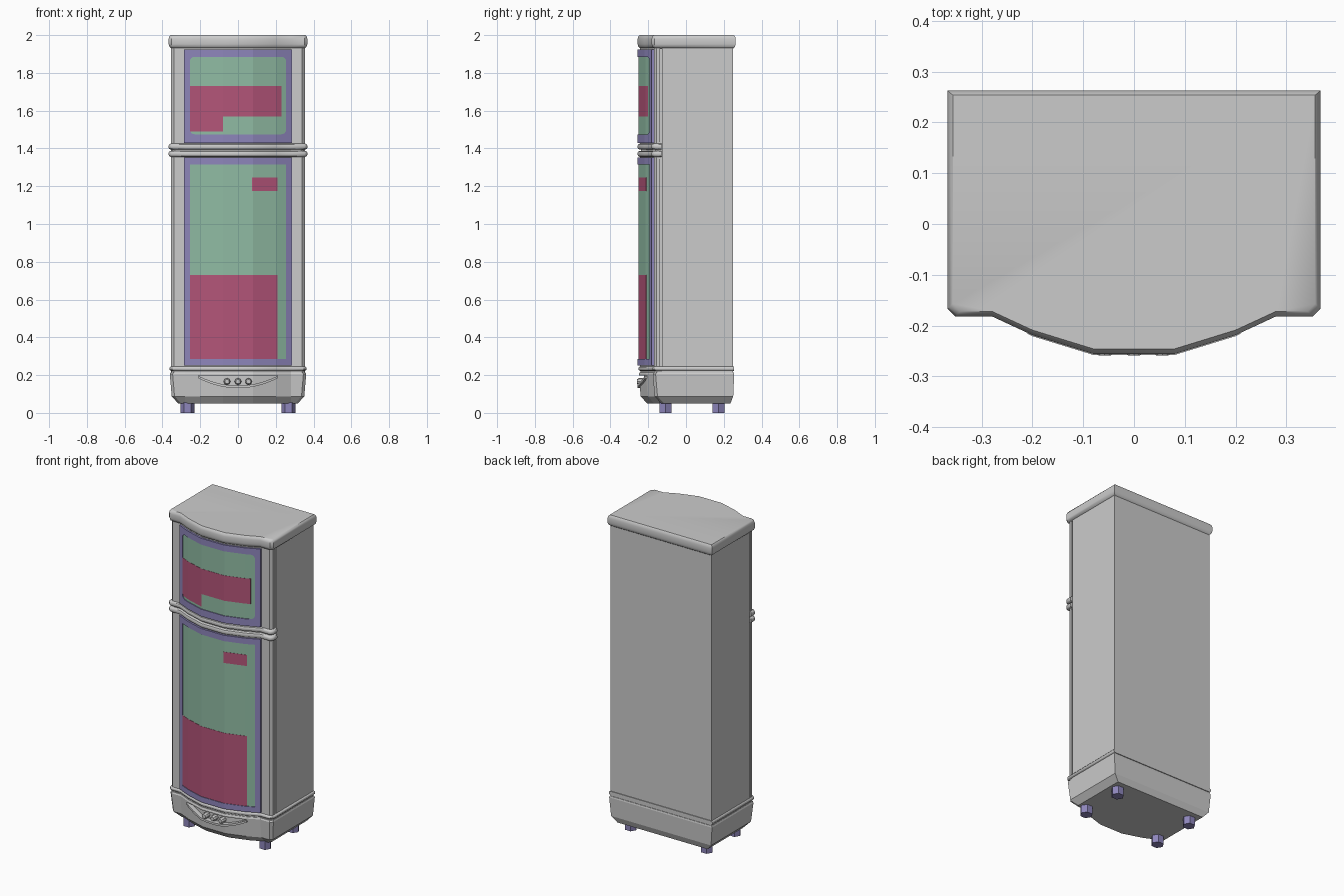
import bpy, bmesh, math

if "Cube" in bpy.data.objects:
    bpy.data.objects.remove(bpy.data.objects["Cube"])

CURVE = [(0.0, -0.256), (0.08, -0.256), (0.2, -0.219), (0.28, -0.182), (0.4, -0.182)]


def material(name, rgb):
    m = bpy.data.materials.new(name)
    m.diffuse_color = (*rgb, 1)
    m.use_nodes = True
    m.node_tree.nodes["Principled BSDF"].inputs["Base Color"].default_value = m.diffuse_color
    return m


PURPLE = material("trim_purple", (0.27, 0.24, 0.5))
GREEN = material("panel_green", (0.28, 0.5, 0.37))
RED = material("print_red", (0.45, 0.09, 0.19))


def front_y(x):
    # Height of the faceted bowed front at x
    x = abs(x)
    for (xa, ya), (xb, yb) in zip(CURVE, CURVE[1:]):
        if x <= xb:
            return ya + (yb - ya) * (x - xa) / (xb - xa)
    return CURVE[-1][1]


def finish(name, bm, mat=None):
    bmesh.ops.recalc_face_normals(bm, faces=bm.faces)
    me = bpy.data.meshes.new(name)
    bm.to_mesh(me)
    bm.free()
    ob = bpy.data.objects.new(name, me)
    bpy.context.collection.objects.link(ob)
    if mat:
        me.materials.append(mat)
    return ob


def bridge(name, rings, mat=None):
    # Skin closed rings of 3D points and cap both ends
    bm = bmesh.new()
    vs = [[bm.verts.new(p) for p in r] for r in rings]
    n = len(vs[0])
    for a, b in zip(vs, vs[1:]):
        for i in range(n):
            j = (i + 1) % n
            bm.faces.new((a[i], a[j], b[j], b[i]))
    bm.faces.new(vs[0][::-1])
    bm.faces.new(vs[-1])
    return finish(name, bm, mat)


def loft(name, levels):
    # Stack bow-fronted outlines; each level is (inset, z, back y)
    rings = []
    for inset, z, back in levels:
        half = [(0.08, -0.256 + inset), (0.2, -0.219 + inset), (0.28, -0.182 + inset),
                (0.352 - inset, -0.182 + inset), (0.367 - inset, -0.167 + inset),
                (0.367 - inset, back)]
        rings.append([(x, y, z) for x, y in half] + [(-x, y, z) for x, y in half[::-1]])
    return bridge(name, rings)


def strip(name, cols, y0, y1, mat=None):
    # Plate that follows the bowed front; columns are (x, low z, high z)
    rings = [[(x, front_y(x) + y0, a), (x, front_y(x) + y0, b),
              (x, front_y(x) + y1, b), (x, front_y(x) + y1, a)] for x, a, b in cols]
    return bridge(name, rings, mat)


def stations(x0, x1):
    return [x0] + [x for x in (-0.28, -0.2, -0.08, 0.08, 0.2, 0.28) if x0 < x < x1] + [x1]


def plate(name, x0, x1, z0, z1, y0, y1, mat):
    return strip(name, [(x, z0, z1) for x in stations(x0, x1)], y0, y1, mat)


def box(name, x0, x1, y0, y1, z0, z1):
    return bridge(name, [[(x0, y0, z), (x1, y0, z), (x1, y1, z), (x0, y1, z)] for z in (z0, z1)])


def frame(name, z0, z1, i0, i1, r):
    # Purple door surround, upper and lower halves, with rounded opening corners
    mid, w = (z0 + z1) / 2, 0.255
    arc = [(w - r + r * math.cos(t), r - r * math.sin(t))
           for t in [k * math.pi / 8 for k in range(4, -1, -1)]]
    right = [(0.08, 0), (0.2, 0)] + arc
    opening = [(-x, d) for x, d in right[::-1]] + right
    for label, outer, inner, s in (("upper", z1, i1, -1), ("lower", z0, i0, 1)):
        cols = [(-0.285, mid, outer), (-0.28, mid, outer), (-w, mid, outer)]
        cols += [(x, inner + s * d, outer) for x, d in opening]
        cols += [(w, mid, outer), (0.28, mid, outer), (0.285, mid, outer)]
        strip(f"{name}_{label}", cols, 0, 0.03, PURPLE)


# Cabinet, door gasket and divider
box("cabinet", -0.355, 0.355, -0.128, 0.25, 0.2, 1.95)
box("door_gasket", -0.342, 0.342, -0.15, -0.12, 0.22, 1.94)
loft("door_divider", [(0.018, 1.345, -0.13), (0.018, 1.435, -0.13)])

# Doors with their surrounds and glazed panels
for name, z0, z1, f0, f1, i0, i1, r in (
        ("upper_door", 1.42, 1.94, 1.43, 1.925, 1.475, 1.885, 0.025),
        ("lower_door", 0.24, 1.36, 0.25, 1.352, 0.285, 1.315, 0.004)):
    loft(name, [(0.012, z0, -0.138), (0.012, z1, -0.138)])
    frame(name + "_frame", f0, f1, i0, i1, r)
    plate(name + "_panel", -0.26, 0.26, i0 - 0.005, i1 + 0.005, 0.005, 0.028, GREEN)

# Printed colour blocks on the panels
for i, (x0, x1, z0, z1) in enumerate(((-0.256, 0.23, 1.57, 1.73), (-0.256, -0.08, 1.49, 1.57),
                                      (-0.256, 0.21, 0.285, 0.73), (0.075, 0.21, 1.175, 1.245))):
    plate(f"panel_print_{i + 1}", x0, x1, z0, z1, 0.0035, 0.01, RED)

# Rounded rails between the doors and above the plinth
for name, z, h, back, e in (("upper_rail", 1.41, 0.016, -0.13, 0), ("lower_rail", 1.371, 0.016, -0.13, 0),
                            ("plinth_rail", 0.234, 0.012, 0.255, 0.004)):
    loft(name, [(e + 0.012, z - h, back), (e + 0.003, z - h * 0.75, back), (e, z - h * 0.35, back),
                (e, z + h * 0.35, back), (e + 0.003, z + h * 0.75, back), (e + 0.012, z + h, back)])

# Rounded top cap
loft("top_cap", [(0.014, 1.93, 0.25), (0.004, 1.938, 0.259), (0, 1.952, 0.263), (0, 1.98, 0.263),
                 (0.003, 1.992, 0.26), (0.01, 2.0, 0.254)])

# Plinth with tapered foot and a smile-shaped control recess
loft("plinth_neck", [(0.014, 0.2, 0.248), (0.014, 0.23, 0.248)])
plinth = loft("plinth", [(0.05, 0.05, 0.235), (0.016, 0.088, 0.25), (0.006, 0.205, 0.255),
                         (0.010, 0.215, 0.253)])
xs = sorted([-0.21 + 0.03 * k for k in range(15)] + [-0.2, -0.08, 0.08, 0.2])


def smile(x):
    return 0.14 + 0.052 * (abs(x) / 0.21) ** 2


cutter = strip("recess_cutter", [(x, smile(x), 0.197) for x in xs], -0.03, 0.034)
cutter.hide_render = True
cutter.hide_viewport = True
mod = plinth.modifiers.new("recess", "BOOLEAN")
mod.operation = "DIFFERENCE"
mod.object = cutter
mod.solver = "EXACT"
strip("control_lip", [(x, smile(x) - 0.009, smile(x) + 0.004) for x in xs], -0.002, 0.03)

# Control knobs
for i, x in enumerate((-0.058, 0, 0.056)):
    bridge(f"knob_{i + 1}", [[(x + r * math.cos(k * math.pi / 4), y, 0.166 + r * math.sin(k * math.pi / 4))
                              for k in range(8)] for r, y in ((0.018, -0.21), (0.018, -0.25), (0.012, -0.259))])

# Hexagonal feet
for sx, side in ((-1, "left"), (1, "right")):
    for y, end in ((-0.108, "front"), (0.172, "back")):
        bridge(f"{end}_{side}_foot", [[(sx * 0.267 + 0.038 * math.cos(k * math.pi / 3),
                                        y + 0.036 * math.sin(k * math.pi / 3), z) for k in range(6)]
                                      for z in (0, 0.055)], PURPLE)

# Smooth the soft bends, keep hard edges
bpy.ops.object.select_all(action="DESELECT")
for ob in bpy.context.collection.objects:
    if ob.name.startswith(("top_cap", "upper_rail", "lower_rail", "plinth_rail")):
        ob.select_set(True)
        bpy.context.view_layer.objects.active = ob
bpy.ops.object.shade_smooth_by_angle(angle=math.radians(40))
